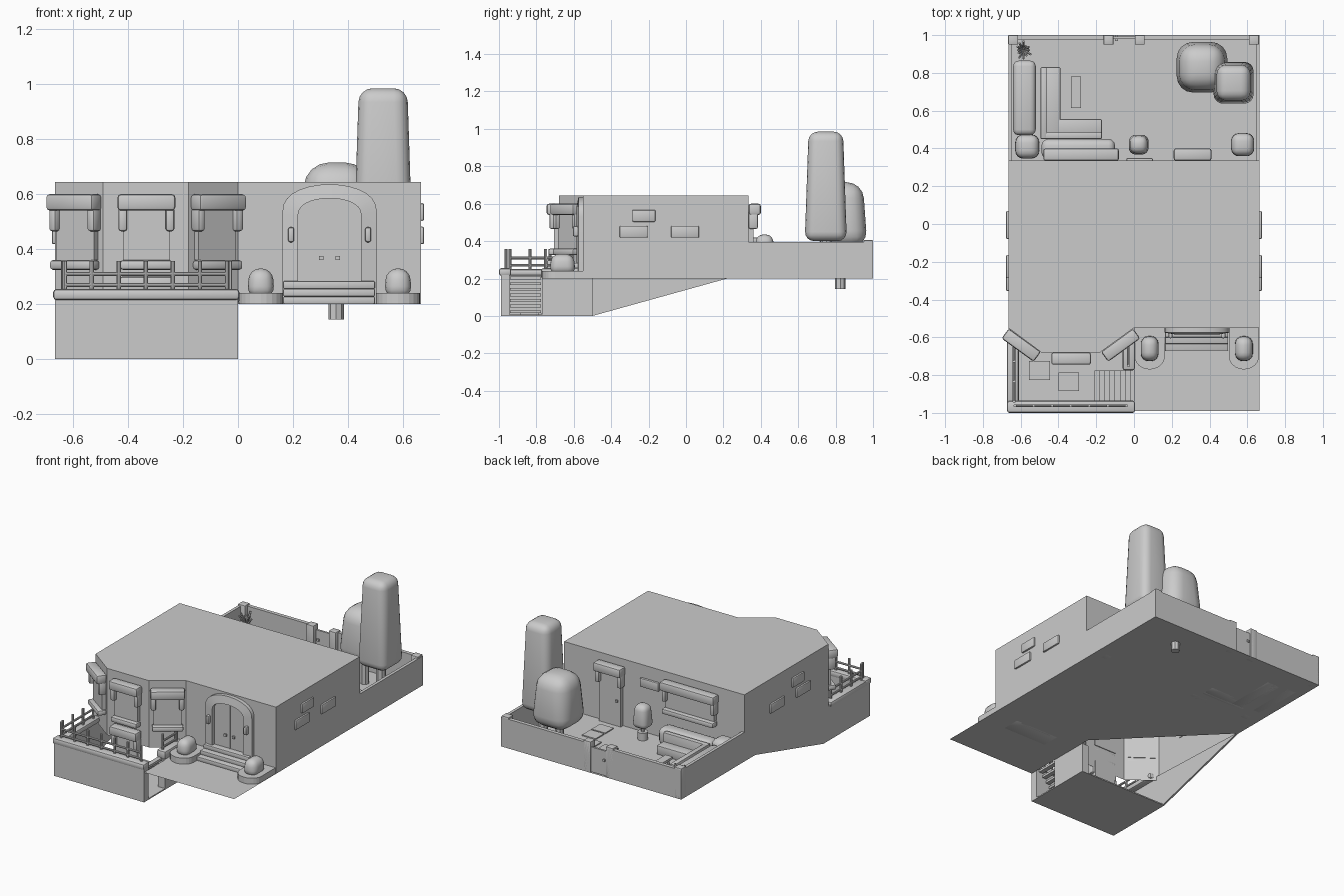
import bpy
import bmesh
import math
import random
from mathutils import Matrix, Vector

default_cube = bpy.data.objects.get("Cube")
if default_cube:
    bpy.data.objects.remove(default_cube, do_unlink=True)

GROUND = 0.2
random.seed(4)

plaster = bpy.data.materials.new("plain_grey")
plaster.use_nodes = True
grey = (0.6, 0.6, 0.6, 1.0)
plaster.diffuse_color = grey
for node in plaster.node_tree.nodes:
    if node.type == "BSDF_PRINCIPLED":
        node.inputs["Base Color"].default_value = grey


def finish(name, bm, bevel=0.0, segments=2, matrix=None, smooth=True):
    """Turn a bmesh into a named object, optionally with rounded edges."""
    if bevel:
        bmesh.ops.bevel(bm, geom=bm.edges[:], offset=bevel, segments=segments,
                        profile=0.5, affect="EDGES", clamp_overlap=True)
    mesh = bpy.data.meshes.new(name)
    bm.to_mesh(mesh)
    bm.free()
    mesh.materials.append(plaster)
    obj = bpy.data.objects.new(name, mesh)
    bpy.context.collection.objects.link(obj)
    if matrix:
        obj.matrix_world = matrix
    if smooth:
        bpy.ops.object.select_all(action="DESELECT")
        obj.select_set(True)
        bpy.context.view_layer.objects.active = obj
        bpy.ops.object.shade_smooth_by_angle(angle=math.radians(35))
    return obj


def box(name, xs, ys, zs, bevel=0.0, segments=2, taper=1.0, matrix=None):
    """Box between coordinate pairs; taper scales its top."""
    bm = bmesh.new()
    bmesh.ops.create_cube(bm, size=1)
    centre = [(a + b) / 2 for a, b in (xs, ys, zs)]
    size = [b - a for a, b in (xs, ys, zs)]
    for v in bm.verts:
        k = taper if v.co.z > 0 else 1.0
        v.co = Vector((centre[0] + v.co.x * size[0] * k,
                       centre[1] + v.co.y * size[1] * k,
                       centre[2] + v.co.z * size[2]))
    return finish(name, bm, bevel, segments, matrix, bevel > 0)


def rod(name, start, end, radius, sides=8):
    """Cylinder between two points."""
    a, b = Vector(start), Vector(end)
    bm = bmesh.new()
    turn = (b - a).to_track_quat("Z", "Y").to_matrix().to_4x4()
    bmesh.ops.create_cone(bm, cap_ends=True, segments=sides, radius1=radius,
                          radius2=radius, depth=(b - a).length,
                          matrix=Matrix.Translation((a + b) / 2) @ turn)
    return finish(name, bm)


def extruded(name, points, direction, bevel=0.0):
    """Polygon swept along a direction; zero direction leaves a flat sheet."""
    bm = bmesh.new()
    face = bm.faces.new([bm.verts.new(p) for p in points])
    if Vector(direction).length:
        out = bmesh.ops.extrude_face_region(bm, geom=[face], use_keep_orig=True)
        moved = [g for g in out["geom"] if isinstance(g, bmesh.types.BMVert)]
        bmesh.ops.translate(bm, verts=moved, vec=direction)
        bmesh.ops.recalc_face_normals(bm, faces=bm.faces[:])
    return finish(name, bm, bevel, smooth=False)


def window(name, x, y, turn, width, sill, top=0.6, pane_name="pane"):
    """Framed opening with bulky lintel, hanging brackets and a sill."""
    m = Matrix.Translation((x, y, 0)) @ Matrix.Rotation(math.radians(turn), 4, "Z")
    h = width / 2
    box(name + "_lintel", (-h, h), (-0.065, 0), (top - 0.06, top), 0.012, matrix=m)
    for side, label in ((-1, "left"), (1, "right")):
        a, b = sorted((side * h * 0.97, side * (h - 0.035)))
        box(f"{name}_{label}_bracket", (a, b), (-0.05, 0), (top - 0.135, top - 0.05), 0.01, matrix=m)
    box(name + "_" + pane_name, (0.02 - h, h - 0.02), (-0.025, 0.005), (sill, top - 0.05), matrix=m)
    if pane_name == "pane":
        box(name + "_sill", (0.01 - h, h - 0.01), (-0.055, 0), (sill - 0.035, sill), 0.01, matrix=m)


# House body: bay on the front left, open underneath
outline = [(-0.665, 0.335), (-0.665, -0.55), (-0.49, -0.68), (-0.18, -0.68),
           (0, -0.55), (0.665, -0.55), (0.665, 0.335)]
house = extruded("house_body", [(x, y, GROUND) for x, y in outline], (0, 0, 0.445))
bm = bmesh.new()
bm.from_mesh(house.data)
floor = [f for f in bm.faces if f.calc_center_median().z < GROUND + 0.01]
bmesh.ops.delete(bm, geom=floor, context="FACES_ONLY")
bm.to_mesh(house.data)
bm.free()

# Ground sheet with the corner over the cellar left open
sheet = [(-0.665, 1), (-0.665, 0.22), (0, -0.45), (0, -0.99), (0.665, -0.99), (0.665, 1)]
extruded("ground_sheet", [(x, y, GROUND) for x, y in sheet], (0, 0, 0))

# Sunken courtyard
box("courtyard_floor", (-0.665, 0), (-0.99, -0.5), (0, 0.008))
box("courtyard_front_wall", (-0.665, 0), (-0.99, -0.945), (0, 0.23))
extruded("courtyard_left_wall", [(-0.665, y, z) for y, z in
         ((-0.99, 0), (-0.5, 0), (0.22, GROUND), (-0.55, 0.23), (-0.99, 0.23))], (0.012, 0, 0))
box("courtyard_right_wall", (-0.05, 0), (-0.77, -0.5), (0, GROUND))
box("front_coping", (-0.672, 0.005), (-1, -0.935), (0.215, 0.255), 0.012)
box("left_coping", (-0.672, -0.61), (-0.96, -0.57), (0.215, 0.25), 0.012)
box("right_coping", (-0.06, 0.005), (-0.775, -0.56), (GROUND, 0.255), 0.012)
for i in range(7):
    x = -0.21 + i * 0.027
    z = 0.03 * (i + 1)
    box("courtyard_stair", (x, x + 0.03), (-0.94, -0.775), (z - 0.015, z))
for x, y in ((-0.5, -0.775), (-0.345, -0.835)):
    box("courtyard_slab", (x - 0.055, x + 0.055), (y - 0.05, y + 0.05), (0, 0.016))


def railing(name, start, end, posts):
    """Posts on a line joined by two rails."""
    a, b = Vector(start), Vector(end)
    for i in range(posts):
        p = a.lerp(b, i / (posts - 1))
        rod(name + "_post", (p.x, p.y, 0.24), (p.x, p.y, 0.357), 0.008)
    for z in (0.27, 0.31):
        rod(name + "_rail", (a.x, a.y, z), (b.x, b.y, z), 0.007)


railing("front_railing", (-0.63, -0.962, 0), (-0.04, -0.962, 0), 7)
railing("left_railing", (-0.635, -0.94, 0), (-0.635, -0.62, 0), 4)
railing("right_railing", (-0.03, -0.75, 0), (-0.03, -0.61, 0), 2)

# Bay windows, with smaller cellar openings beneath
for label, x, y, turn in (("left", -0.578, -0.615, -36), ("middle", -0.333, -0.68, 0),
                          ("right", -0.09, -0.615, 36)):
    window(label + "_bay_window", x, y, turn, 0.21, 0.36)
window("cellar_window", -0.333, -0.68, 0, 0.2, 0.09, top=0.3)

# Rear window, rear door and vent
window("rear_window", -0.28, 0.335, 180, 0.4, 0.42)
window("rear_door", 0.31, 0.335, 180, 0.2, GROUND, pane_name="panel")
box("rear_door_knob", (0.25, 0.265), (0.36, 0.37), (0.36, 0.375))
box("rear_vent", (-0.04, 0.1), (0.33, 0.35), (0.5, 0.56), 0.008)


# Arched front door
def arch(half, spring, top, base, steps=14):
    pts = [(-half, base)]
    for i in range(steps + 1):
        t = math.pi * (1 - i / steps)
        pts.append((half * math.cos(t), spring + (top - spring) * math.sin(t) ** 0.8
                    if 0 < i < steps else spring))
    return pts + [(half, base)]


DOOR_X = 0.333
outer = arch(0.172, 0.53, 0.636, GROUND)
inner = arch(0.115, 0.52, 0.585, GROUND)
bm = bmesh.new()
rings = [[bm.verts.new((DOOR_X + x, y, z)) for x, z in shape]
         for shape, y in ((outer, -0.54), (outer, -0.575), (inner, -0.585), (inner, -0.54))]
for a, b in zip(rings, rings[1:]):
    for i in range(len(a) - 1):
        bm.faces.new((a[i], a[i + 1], b[i + 1], b[i]))
bmesh.ops.recalc_face_normals(bm, faces=bm.faces[:])
finish("door_arch", bm)
extruded("door_panel", [(DOOR_X + x, -0.56, z) for x, z in inner], (0, 0.02, 0))
box("door_gap", (DOOR_X - 0.002, DOOR_X + 0.002), (-0.564, -0.55), (0.28, 0.58))
for side in (-1, 1):
    x = DOOR_X + side * 0.03
    box("door_knob", (x - 0.008, x + 0.008), (-0.572, -0.55), (0.36, 0.376))
    x = DOOR_X + side * 0.14
    box("door_lantern", (x - 0.011, x + 0.011), (-0.605, -0.57), (0.425, 0.48), 0.008)
for i in range(3):
    z = GROUND + 0.028 * i
    box("door_step", (0.164, 0.498), (-0.67 + 0.035 * i, -0.54), (z, z + 0.028), 0.005)


def shrub(name, x, y, z0, z1, r, taper=0.8):
    return box(name, (x - r, x + r), (y - r, y + r), (z0, z1), r * 0.65, 4, taper)


# Rounded front planters with bushes
for x in (0.083, 0.582):
    bm = bmesh.new()
    rim = [(x + 0.08, -0.55), (x - 0.08, -0.55)]
    for i in range(13):
        t = math.pi * (1 + i / 12)
        rim.append((x + 0.08 * math.cos(t), -0.7 + 0.07 * math.sin(t)))
    extruded("front_planter", [(px, py, GROUND) for px, py in rim], (0, 0, 0.04))
    box("front_bush", (x - 0.05, x + 0.05), (-0.73, -0.59), (0.225, 0.33), 0.04, 4, 0.85)
    bm.free()

# Raised stones on both side walls
for side in (-1, 1):
    xs = sorted((side * 0.66, side * 0.677))
    for y, half, z in ((-0.225, 0.062, 0.535), (-0.28, 0.075, 0.45), (-0.005, 0.075, 0.45)):
        box("side_stone", xs, (y - half, y + half), (z - 0.032, z + 0.032), 0.007)

# Back garden walls, posts and gate
for side in (-1, 1):
    xs = sorted((side * 0.665, side * 0.645))
    box("garden_side_wall", xs, (0.335, 0.99), (GROUND, 0.395))
box("garden_left_back_wall", (-0.665, -0.12), (0.975, 1), (GROUND, 0.395))
box("garden_right_back_wall", (0.01, 0.665), (0.975, 1), (GROUND, 0.395))
for x in (-0.64, -0.135, 0.03, 0.635):
    box("garden_post", (x - 0.026, x + 0.026), (0.95, 1), (GROUND, 0.405), 0.003)
box("garden_gate", (-0.12, 0.01), (0.98, 0.993), (0.205, 0.37))
box("gate_knob", (-0.1, -0.085), (0.97, 1), (0.3, 0.315))

# Stepping stones
for x, y in ((-0.06, 0.92), (-0.06, 0.82), (-0.005, 0.71), (0.11, 0.67),
             (0.245, 0.655), (0.3, 0.55), (0.3, 0.45)):
    box("stepping_stone", (x - 0.05, x + 0.05), (y - 0.045, y + 0.045), (GROUND, 0.207))

# Trees
box("tall_tree", (0.42, 0.635), (0.635, 0.86), (0.4, 0.985), 0.05, 4, 0.82)
box("short_tree", (0.22, 0.5), (0.69, 0.97), (0.37, 0.715), 0.085, 4, 0.82)
rod("tall_tree_trunk", (0.53, 0.75, GROUND), (0.53, 0.75, 0.45), 0.03)
rod("short_tree_trunk", (0.357, 0.825, 0.145), (0.357, 0.825, 0.45), 0.028)

# Garden hedges and potted bushes
box("long_hedge", (-0.64, -0.52), (0.47, 0.865), (GROUND, 0.34), 0.03, 3)
box("rear_hedge", (-0.49, -0.1), (0.345, 0.45), (GROUND, 0.32), 0.035, 3)
shrub("corner_bush", -0.565, 0.41, GROUND, 0.36, 0.065, 0.95)
shrub("potted_bush", 0.575, 0.42, GROUND, 0.36, 0.062, 0.95)
shrub("topiary_bush", 0.025, 0.42, 0.28, 0.435, 0.055)
rod("topiary_trunk", (0.025, 0.42, 0.22), (0.025, 0.42, 0.32), 0.012)
rod("topiary_pot", (0.025, 0.42, GROUND), (0.025, 0.42, 0.25), 0.032, 12)
rod("leafy_plant_pot", (-0.585, 0.92, GROUND), (-0.585, 0.92, 0.3), 0.03, 12)
for i in range(12):
    t = i * math.tau / 12
    r = random.uniform(0.025, 0.05)
    rod("plant_leaf", (-0.585, 0.92, 0.29),
        (-0.585 + r * math.cos(t), 0.92 + r * math.sin(t), random.uniform(0.33, 0.38)), 0.006, 5)

# Corner sofa and low table
box("sofa_long_seat", (-0.47, -0.39), (0.46, 0.83), (GROUND, 0.26), 0.006)
box("sofa_short_seat", (-0.47, -0.17), (0.47, 0.555), (GROUND, 0.26), 0.006)
box("sofa_long_back", (-0.495, -0.46), (0.45, 0.83), (GROUND, 0.32), 0.006)
box("sofa_short_back", (-0.495, -0.17), (0.45, 0.485), (GROUND, 0.32), 0.006)
box("low_table", (-0.333, -0.28), (0.615, 0.78), (0.235, 0.25))
for y in (0.64, 0.755):
    box("table_leg", (-0.32, -0.293), (y - 0.01, y + 0.01), (GROUND, 0.24))
